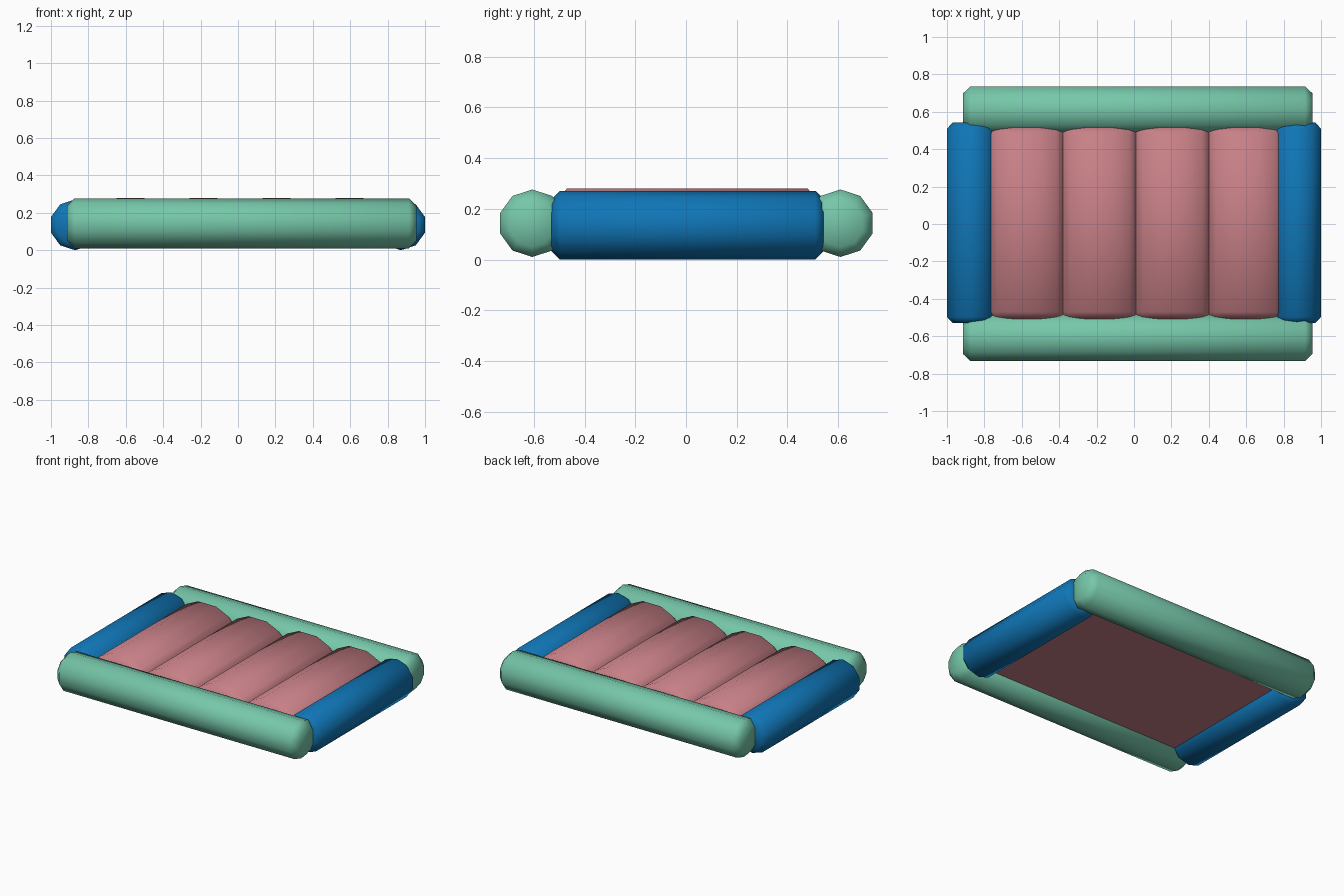
import bpy, bmesh, math
from mathutils import Vector

if "Cube" in bpy.data.objects:
    bpy.data.objects.remove(bpy.data.objects["Cube"], do_unlink=True)


def material(name, rgb):
    m = bpy.data.materials.new(name)
    m.use_nodes = True
    m.diffuse_color = (*rgb, 1)
    m.node_tree.nodes["Principled BSDF"].inputs["Base Color"].default_value = (*rgb, 1)
    return m


GREEN = material("mint green", (0.18, 0.57, 0.40))
BLUE = material("deep blue", (0.005, 0.18, 0.47))
PINK = material("dusty pink", (0.57, 0.215, 0.24))


def loft(name, rings, mat, smooth_angle):
    """Skin a row of equal rings and cap both ends."""
    bm = bmesh.new()
    rows = [[bm.verts.new(p) for p in ring] for ring in rings]
    n = len(rows[0])
    for a, b in zip(rows, rows[1:]):
        for i in range(n):
            j = (i + 1) % n
            bm.faces.new((a[i], a[j], b[j], b[i]))
    bm.faces.new(rows[0])
    bm.faces.new(rows[-1])
    bmesh.ops.recalc_face_normals(bm, faces=bm.faces)
    mesh = bpy.data.meshes.new(name)
    bm.to_mesh(mesh)
    bm.free()
    mesh.materials.append(mat)
    ob = bpy.data.objects.new(name, mesh)
    bpy.context.collection.objects.link(ob)
    bpy.ops.object.select_all(action="DESELECT")
    ob.select_set(True)
    bpy.context.view_layer.objects.active = ob
    bpy.ops.object.shade_smooth_by_angle(angle=math.radians(smooth_angle))
    return ob


def tube(name, start, end, radius, chamfer, mat):
    """Ten-sided inflated tube with chamfered ends, one corner pointing up."""
    start, end = Vector(start), Vector(end)
    axis = (end - start).normalized()
    side = axis.cross(Vector((0, 0, 1)))
    stations = [(start, radius - chamfer), (start + axis * chamfer, radius),
                (end - axis * chamfer, radius), (end, radius - chamfer)]
    rings = []
    for centre, r in stations:
        angles = [2 * math.pi * i / 10 for i in range(10)]
        rings.append([centre + side * r * math.sin(t) + Vector((0, 0, r * math.cos(t)))
                      for t in angles])
    loft(name, rings, mat, 80)


# Long tubes at front and back
for name, y in (("front_tube", -0.606), ("back_tube", 0.609)):
    tube(name, (-0.915, y, 0.143), (0.955, y, 0.143), 0.133, 0.04, GREEN)

# Short tubes at the sides
for name, x in (("right_tube", -0.871), ("left_tube", 0.871)):
    tube(name, (x, -0.53, 0.1355), (x, 0.543, 0.1355), 0.1355, 0.033, BLUE)

# Floor slab closing the underside
FLOOR = 0.08
slab = [[(x, y, z) for x, z in ((-0.84, FLOOR), (0.84, FLOOR), (0.84, 0.17), (-0.84, 0.17))]
        for y in (-0.57, 0.57)]
loft("floor", slab, PINK, 30)

# Four padded rolls with rounded ends
half_profile = [(0.198, 0.2), (0.16, 0.238), (0.07, 0.28)]
profile = ([(0.198, FLOOR + 0.01)] + half_profile
           + [(-x, z) for x, z in reversed(half_profile)] + [(-0.198, FLOOR + 0.01)])
ends = [(0.53, 0.45), (0.51, 0.75), (0.475, 1.0)]
stations = [(-y, s) for y, s in ends] + [(y, s) for y, s in reversed(ends)]
for i in range(4):
    cx = -0.575 + 0.39 * i
    rings = [[(cx + x, y + 0.005, FLOOR + (z - FLOOR) * s) for x, z in profile]
             for y, s in stations]
    loft(f"padded_roll_{i + 1}", rings, PINK, 60)
